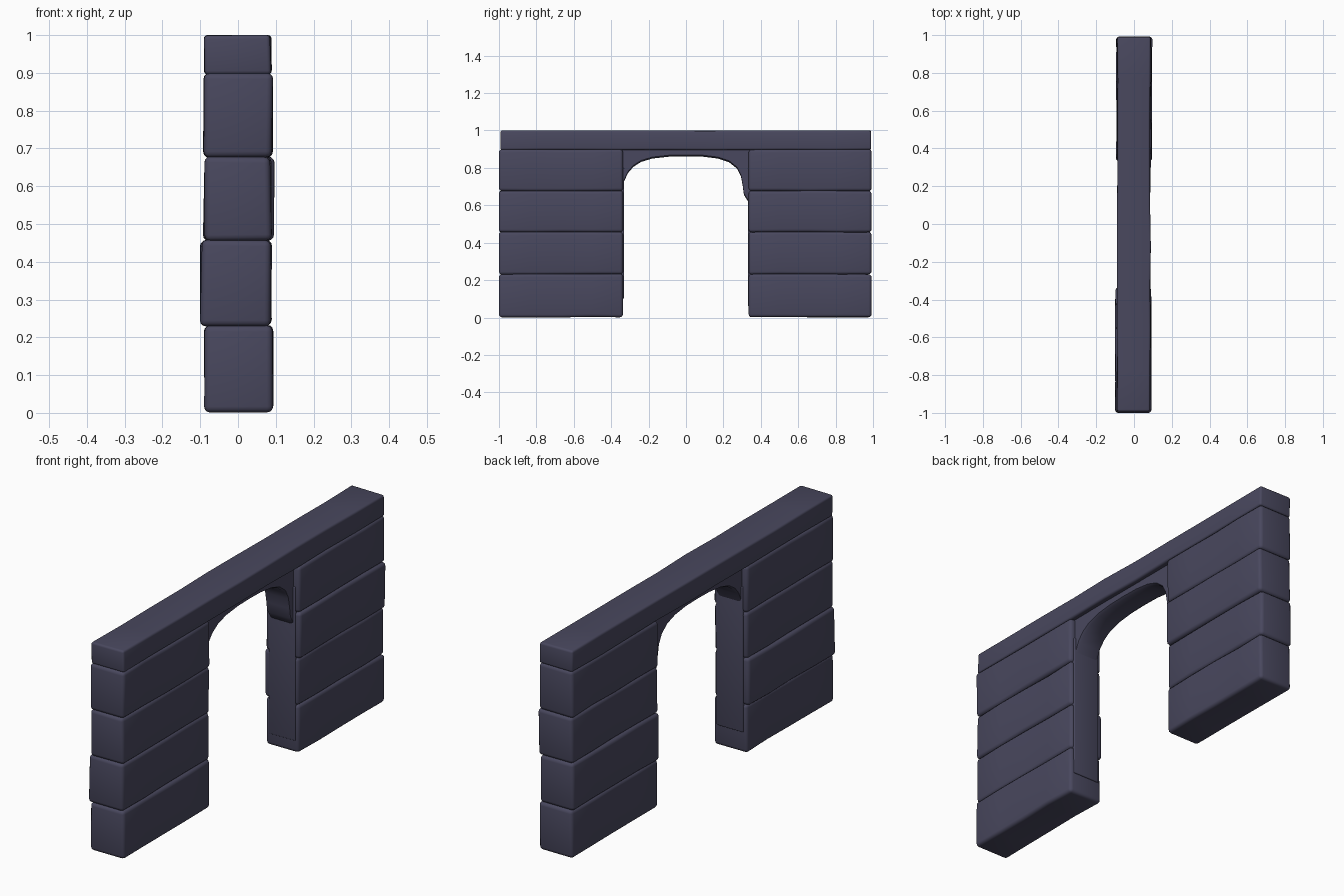
import bpy, bmesh, math, random
from mathutils import Vector

if "Cube" in bpy.data.objects:
    bpy.data.objects.remove(bpy.data.objects["Cube"])

random.seed(4)
stone = bpy.data.materials.new("dark slate stone")
stone.diffuse_color = (0.066, 0.064, 0.112, 1)
stone.use_nodes = True
stone.node_tree.nodes["Principled BSDF"].inputs["Base Color"].default_value = stone.diffuse_color


def finish(bm, name, angle=40):
    bmesh.ops.recalc_face_normals(bm, faces=bm.faces)
    me = bpy.data.meshes.new(name)
    bm.to_mesh(me)
    bm.free()
    ob = bpy.data.objects.new(name, me)
    bpy.context.collection.objects.link(ob)
    me.materials.append(stone)
    bpy.ops.object.select_all(action='DESELECT')
    bpy.context.view_layer.objects.active = ob
    ob.select_set(True)
    bpy.ops.object.shade_smooth_by_angle(angle=math.radians(angle))
    return ob


def block(name, lo, hi, bevel=0.016, wobble=0.003, cuts=0):
    """Rounded, slightly uneven stone block between two corners."""
    bm = bmesh.new()
    bmesh.ops.create_cube(bm, size=1)
    lo, hi = Vector(lo), Vector(hi)
    for v in bm.verts:
        v.co = Vector([lo[i] + (v.co[i] + 0.5) * (hi[i] - lo[i]) for i in range(3)])
    long_edges = [e for e in bm.edges if abs(e.verts[0].co.y - e.verts[1].co.y) > 0.1]
    if cuts:
        bmesh.ops.subdivide_edges(bm, edges=long_edges, cuts=cuts, use_grid_fill=True)
    for v in bm.verts:
        v.co.x += random.uniform(-wobble, wobble)
        v.co.z += random.uniform(-wobble, wobble) * 0.5
    sharp = [e for e in bm.edges if e.calc_face_angle(0) > 0.8]
    bmesh.ops.bevel(bm, geom=sharp, offset=bevel, segments=3, profile=0.5, affect='EDGES')
    return finish(bm, name)


# Two piers of four stacked stones: z bottom, z top, x range for each pier
rows = [(0.002, 0.232, (-0.088, 0.091), (-0.088, 0.089)),
        (0.230, 0.458, (-0.098, 0.087), (-0.094, 0.087)),
        (0.456, 0.678, (-0.091, 0.087), (-0.088, 0.095)),
        (0.676, 0.899, (-0.090, 0.090), (-0.090, 0.090))]
for i, (z0, z1, xf, xb) in enumerate(rows, 1):
    block(f"front_stone_{i}", (xf[0], -1.0, z0), (xf[1], -0.337, z1), cuts=3)
    block(f"back_stone_{i}", (xb[0], 0.335, z0), (xb[1], 0.992, z1), cuts=3)

# Long top beam
block("top_beam", (-0.088, -0.992, 0.897), (0.087, 0.99, 0.999), bevel=0.010, cuts=8)

# Thin jamb slabs against the inner faces of the piers
block("front_jamb", (-0.07, -0.36, 0.10), (0.07, -0.331, 0.80), bevel=0.004, wobble=0.002)
block("back_jamb", (-0.07, 0.331, 0.06), (0.07, 0.36, 0.80), bevel=0.004, wobble=0.002)

# Recessed arch under the beam, as a strip between beam and curved underside
under = [(-0.345, 0.70), (-0.332, 0.725), (-0.312, 0.770), (-0.282, 0.805), (-0.24, 0.832),
         (-0.18, 0.850), (-0.09, 0.860), (0.0, 0.862), (0.09, 0.860), (0.17, 0.850),
         (0.23, 0.830), (0.272, 0.797), (0.294, 0.755), (0.303, 0.705), (0.31, 0.655),
         (0.335, 0.615), (0.345, 0.61)]
bm = bmesh.new()
rings = []
for y, z in under:
    rings.append([bm.verts.new(c) for c in ((-0.062, y, 0.91), (0.062, y, 0.91),
                                            (0.062, y, z + 0.008), (0.05, y, z),
                                            (-0.05, y, z), (-0.062, y, z + 0.008))])
for a, b in zip(rings, rings[1:]):
    for k in range(6):
        bm.faces.new((a[k], a[(k + 1) % 6], b[(k + 1) % 6], b[k]))
bm.faces.new(rings[0])
bm.faces.new(rings[-1])
finish(bm, "arch")
